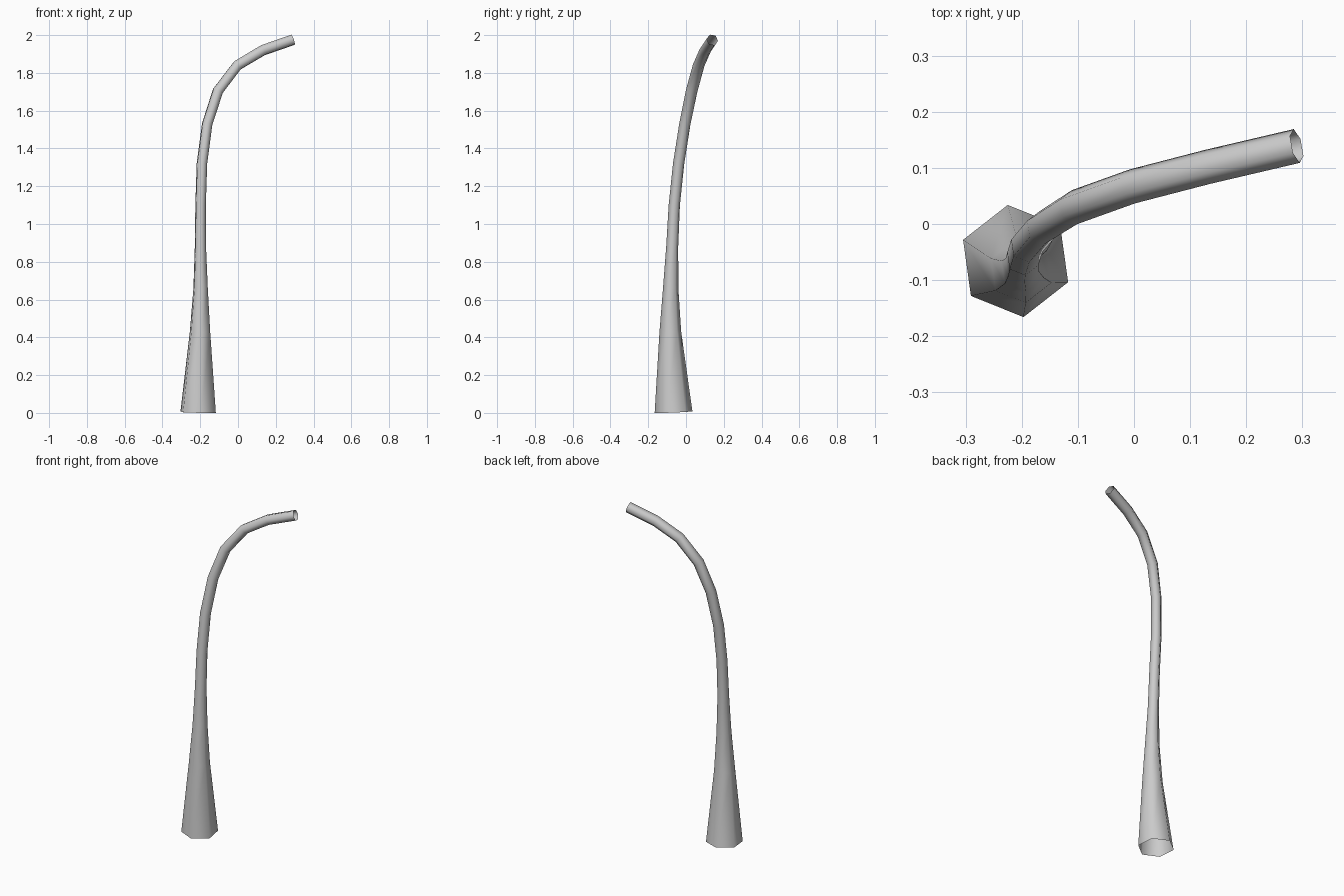
import bpy, bmesh, math
from mathutils import Vector

if "Cube" in bpy.data.objects:
    bpy.data.objects.remove(bpy.data.objects["Cube"])

SIDES = 6
START_ANGLE = math.radians(38)

# Centre line of the bent post: x, y, z, radius
path = [
    (-0.211, -0.066, 0.004, 0.101),
    (-0.201, -0.083, 0.43, 0.058),
    (-0.198, -0.081, 0.66, 0.041),
    (-0.199, -0.073, 0.88, 0.032),
    (-0.198, -0.062, 1.10, 0.030),
    (-0.191, -0.039, 1.32, 0.030),
    (-0.163, -0.006, 1.53, 0.030),
    (-0.106, 0.030, 1.705, 0.031),
    (-0.003, 0.067, 1.840, 0.031),
    (0.132, 0.102, 1.920, 0.031),
    (0.290, 0.139, 1.975, 0.031),
]
points = [Vector(p[:3]) for p in path]


def tangent(i):
    before = points[i] - points[i - 1] if i > 0 else Vector()
    after = points[i + 1] - points[i] if i < len(points) - 1 else Vector()
    return (before.normalized() + after.normalized()).normalized()


# Hexagonal rings carried along the path without twisting
bm = bmesh.new()
direction = Vector((0, 0, 1))
spokes = [Vector((math.cos(a), math.sin(a), 0)) for a in
          (START_ANGLE + k * math.tau / SIDES for k in range(SIDES))]
rings = []
for i, centre in enumerate(points):
    t = tangent(i)
    turn = direction.rotation_difference(t)
    spokes = [turn @ s for s in spokes]
    direction = t
    rings.append([bm.verts.new(centre + s * path[i][3]) for s in spokes])

# Side walls, both ends left open
for low, high in zip(rings, rings[1:]):
    for k in range(SIDES):
        n = (k + 1) % SIDES
        face = bm.faces.new((low[k], low[n], high[n], high[k]))
        face.smooth = True

mesh = bpy.data.meshes.new("bent_post")
bm.to_mesh(mesh)
bm.free()
post = bpy.data.objects.new("bent_post", mesh)
bpy.context.collection.objects.link(post)
